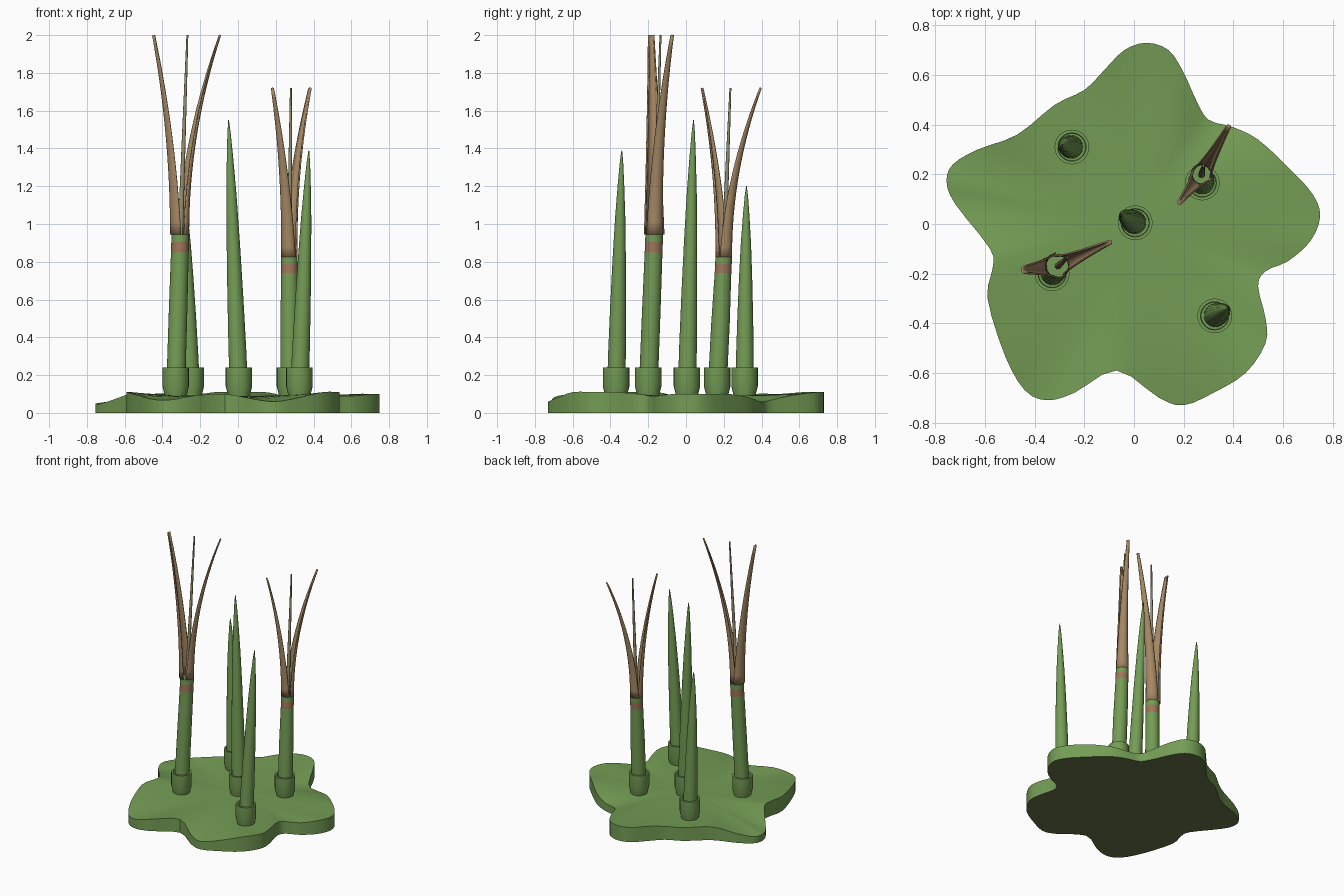
import bpy, bmesh, math
from mathutils import Vector

cube = bpy.data.objects.get("Cube")
if cube:
    bpy.data.objects.remove(cube, do_unlink=True)


def material(name, rgb):
    mat = bpy.data.materials.new(name)
    mat.use_nodes = True
    mat.diffuse_color = (*rgb, 1)
    mat.node_tree.nodes["Principled BSDF"].inputs["Base Color"].default_value = (*rgb, 1)
    return mat


GREEN = material("leaf green", (0.175, 0.335, 0.09))
UNDERSIDE = material("dark olive underside", (0.135, 0.17, 0.07))
TAN = material("dry tan", (0.375, 0.245, 0.125))
SALMON = material("salmon band", (0.34, 0.18, 0.1))
OLIVE = material("pale olive", (0.31, 0.28, 0.16))
parts = []


def finish(name, bm, mats, solid=0):
    bmesh.ops.recalc_face_normals(bm, faces=bm.faces)
    mesh = bpy.data.meshes.new(name)
    bm.to_mesh(mesh)
    bm.free()
    for mat in mats:
        mesh.materials.append(mat)
    obj = bpy.data.objects.new(name, mesh)
    bpy.context.collection.objects.link(obj)
    if solid:
        mod = obj.modifiers.new("thickness", "SOLIDIFY")
        mod.thickness = solid
        mod.offset = 1
    parts.append(obj)


def bridge(bm, a, b, closed=True, index=0):
    n = len(a)
    for i in range(n if closed else n - 1):
        j = (i + 1) % n
        bm.faces.new((a[i], a[j], b[j], b[i])).material_index = index


def tube(name, centres, radii, mats, bands=None, sides=24):
    """Round tube through horizontal rings; bands gives a material per span."""
    bm = bmesh.new()
    rings = []
    for c, r in zip(centres, radii):
        angles = [math.tau * k / sides for k in range(sides)]
        rings.append([bm.verts.new((c[0] + r * math.cos(a), c[1] + r * math.sin(a), c[2]))
                      for a in angles])
    for k in range(len(rings) - 1):
        bridge(bm, rings[k], rings[k + 1], index=bands[k] if bands else 0)
    bm.faces.new(rings[0])
    bm.faces.new(rings[-1])
    finish(name, bm, mats)


# Lobed ground pad: rim points (x, y, rim height)
RIM = [(.75, .03, .1), (.72, .12, .1), (.62, .23, .1), (.5, .34, .08), (.4, .39, .06),
       (.3, .42, .06), (.25, .5, .08), (.2, .61, .1), (.14, .7, .11), (.05, .73, .11),
       (-.04, .7, .11), (-.12, .62, .11), (-.2, .54, .1), (-.32, .48, .1), (-.47, .36, .1),
       (-.63, .3, .07), (-.73, .24, .05), (-.755, .17, .05), (-.72, .08, .05), (-.58, -.1, .1),
       (-.57, -.18, .11), (-.59, -.3, .11), (-.52, -.53, .09), (-.44, -.67, .07),
       (-.35, -.71, .07), (-.24, -.68, .09), (-.07, -.59, .1), (.1, -.7, .07), (.2, -.73, .06),
       (.32, -.68, .08), (.45, -.6, .11), (.53, -.48, .11), (.53, -.38, .11), (.5, -.25, .1),
       (.53, -.19, .09), (.62, -.15, .09), (.71, -.07, .1)]


def smooth_loop(points, steps):
    pts = [Vector(p) for p in points]
    out = []
    for i in range(len(pts)):
        p0, p1, p2, p3 = (pts[(i + k) % len(pts)] for k in (-1, 0, 1, 2))
        for s in range(steps):
            t = s / steps
            out.append(p1 + (p2 - p0) * t / 2 + (p0 * 2 - p1 * 5 + p2 * 4 - p3) * t * t / 2
                       + (p1 * 3 - p0 - p2 * 3 + p3) * t ** 3 / 2)
    return out


def ground_pad():
    rim = smooth_loop(RIM, 3)
    mid = 0.09
    bm = bmesh.new()
    bottom = [bm.verts.new((p.x, p.y, 0)) for p in rim]
    bm.faces.new(bottom).material_index = 1
    previous = bottom
    for k in range(8, 0, -1):
        s = k / 8
        ring = [bm.verts.new((p.x * s, p.y * s, mid + (p.z - mid) * s ** 3)) for p in rim]
        bridge(bm, previous, ring)
        previous = ring
    centre = bm.verts.new((0, 0, mid))
    for i, v in enumerate(previous):
        bm.faces.new((v, previous[(i + 1) % len(previous)], centre))
    finish("ground_pad", bm, [GREEN, UNDERSIDE])


# Sleeve with a shallow groove around the stem
def collar(name, x, y):
    levels = [(.07, .055), (.1, .06), (.14, .07), (.24, .07), (.24, .057), (.21, .055)]
    tube(name, [(x, y, z) for z, r in levels], [r for z, r in levels], [GREEN])


# Closed pointed shoots
def spear(name, base, tip):
    collar(name + "_collar", *base)
    shape = [(0, .048), (.15, .047), (.35, .042), (.55, .035), (.72, .027),
             (.86, .017), (.95, .009), (1, .002)]
    start, end = Vector((*base, .12)), Vector(tip)
    tube(name, [start.lerp(end, t) for t, r in shape], [r for t, r in shape], [GREEN])


# Half-tube leaf peeling outward from the stem top
def split_leaf(name, top, tip, radius):
    out = tip - top
    out.z = 0
    out.normalize()
    side = Vector((-out.y, out.x, 0))
    start = top + out * radius
    bm = bmesh.new()
    previous = None
    for k in range(17):
        t = k / 16
        r = radius + (.011 - radius) * t
        half = math.radians(88 - 18 * t)
        edge = start + (tip - start) * t * t
        edge.z = top.z + (tip.z - top.z) * t
        middle = edge - out * r
        angles = [half * (i / 5 - 1) for i in range(11)]
        row = [bm.verts.new(middle + out * r * math.cos(a) + side * r * math.sin(a))
               for a in angles]
        if previous:
            bridge(bm, previous, row, closed=False)
        previous = row
    finish(name, bm, [TAN], solid=.008)


# Opened shoots: banded stem, two split leaves and a thin centre strand
def opened(name, base, top, band, tips, strand_tip, radius):
    collar(name + "_collar", *base)
    start, top = Vector((*base, .12)), Vector(top)
    height = top.z - start.z
    cuts = [0, .5, 1 - band / height, 1 - band * .42 / height, 1]
    radii = [.05, .049, radius, radius, radius]
    tube(name + "_stem", [start.lerp(top, t) for t in cuts], radii,
         [GREEN, SALMON], [0, 0, 1, 0])
    for label, tip in zip(("left", "right"), tips):
        split_leaf(name + "_leaf_" + label, top, Vector(tip), radius)
    end = Vector(strand_tip)
    tube(name + "_strand", [top, top.lerp(end, .5), end], [.014, .01, .005], [OLIVE], sides=12)


ground_pad()
spear("centre_spear", (.005, .005), (-.05, .04, 1.55))
spear("back_spear", (-.25, .31), (-.288, .32, 1.2))
spear("front_spear", (.325, -.37), (.375, -.34, 1.39))
opened("tall_shoot", (-.33, -.2), (-.305, -.168, .945), .095,
       [(-.09, -.07, 2), (-.447, -.185, 2)], (-.268, -.135, 2), .047)
opened("short_shoot", (.275, .165), (.272, .2, .825), .085,
       [(.385, .4, 1.72), (.178, .08, 1.72)], (.28, .235, 1.72), .044)

# Smooth shading with sharp rims
bpy.ops.object.select_all(action="DESELECT")
for part in parts:
    part.select_set(True)
bpy.context.view_layer.objects.active = parts[0]
bpy.ops.object.shade_smooth_by_angle(angle=math.radians(35))
